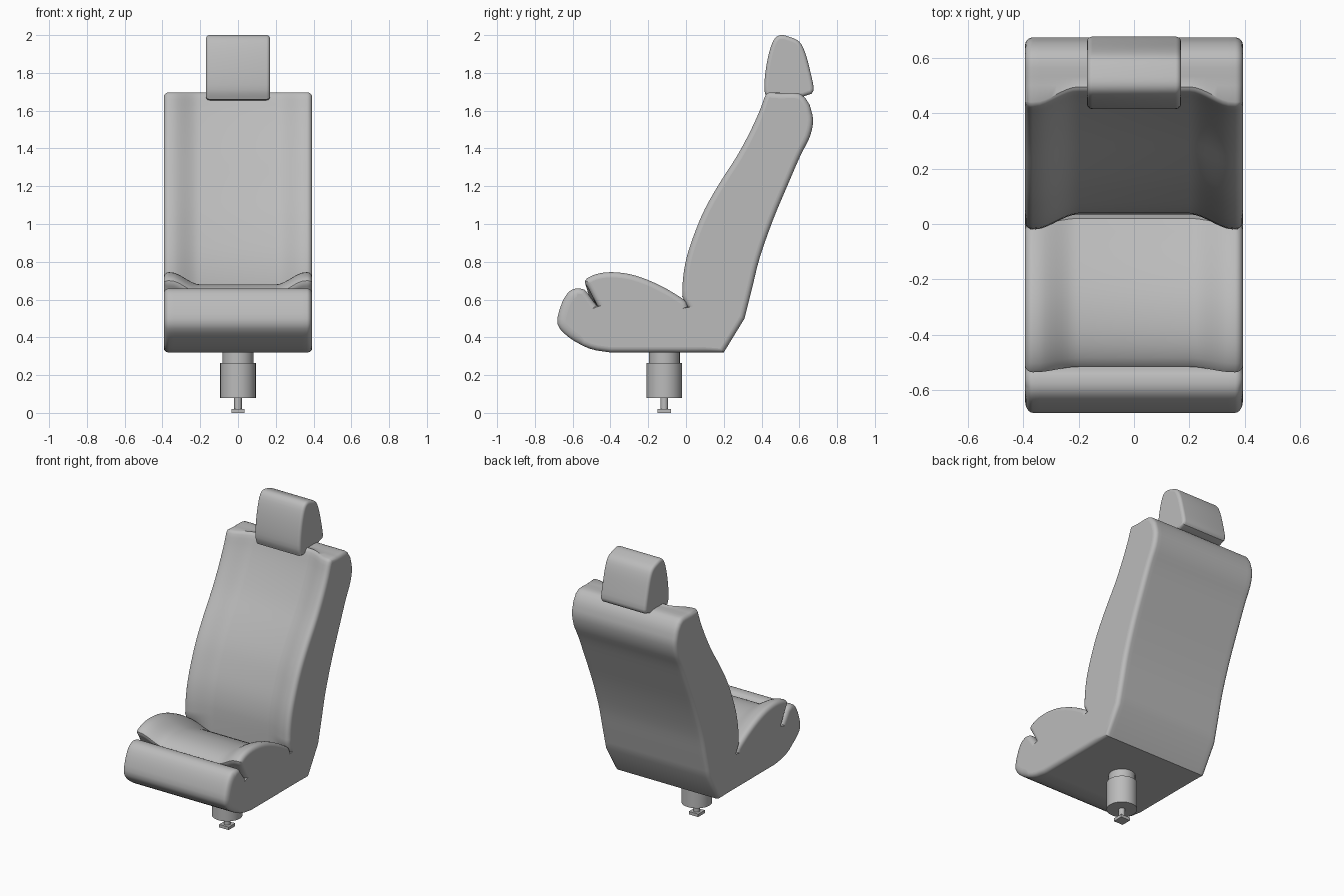
import bpy, bmesh, math
from mathutils import Vector

cube = bpy.data.objects.get("Cube")
if cube:
    bpy.data.objects.remove(cube, do_unlink=True)

grey = bpy.data.materials.new("seat_grey")
grey.use_nodes = True
COLOUR = (0.5, 0.5, 0.5, 1)
grey.diffuse_color = COLOUR
grey.node_tree.nodes["Principled BSDF"].inputs["Base Color"].default_value = COLOUR


def finish(name, bm, angle=35):
    bmesh.ops.recalc_face_normals(bm, faces=bm.faces)
    mesh = bpy.data.meshes.new(name)
    bm.to_mesh(mesh)
    bm.free()
    mesh.materials.append(grey)
    obj = bpy.data.objects.new(name, mesh)
    bpy.context.collection.objects.link(obj)
    bpy.ops.object.select_all(action="DESELECT")
    obj.select_set(True)
    bpy.context.view_layer.objects.active = obj
    bpy.ops.object.shade_smooth_by_angle(angle=math.radians(angle))
    for face in mesh.polygons:
        if len(face.vertices) > 32:  # flat end caps
            face.use_smooth = False
    return obj


def smooth_curve(points, steps=3):
    """Catmull-Rom curve through the points."""
    p = [Vector(q) for q in points]
    p = [2 * p[0] - p[1]] + p + [2 * p[-1] - p[-2]]
    out = []
    for a, b, c, d in zip(p, p[1:], p[2:], p[3:]):
        for i in range(steps):
            t = i / steps
            out.append((2 * b + (c - a) * t + (2 * a - 5 * b + 4 * c - d) * t * t
                        + (3 * b - a - 3 * c + d) * t ** 3) / 2)
    return out + [p[-2]]


def loft(name, strokes, half, radius, hollow_from=0, hollow_to=0):
    """Sweep a side profile across x, with rounded ends and a hollowed middle.
    Each stroke is (points, shift of its points at the middle)."""
    outline = []
    for points, shift in strokes:
        outline += [(q, Vector(shift)) for q in smooth_curve(points)]
    n = len(outline)
    area = sum(outline[i - 1][0].cross(outline[i][0]) for i in range(n))
    sign = 1 if area > 0 else -1
    inward = []
    for i in range(n):
        tangent = (outline[(i + 1) % n][0] - outline[i - 1][0]).normalized()
        inward.append(Vector((-tangent.y, tangent.x)) * sign)

    # stations: x position and inset
    side = []
    if hollow_to:
        width = hollow_to - hollow_from
        side = [(hollow_from + width * i / 8, 0) for i in range(8)]
    for i in range(7):
        a = math.pi / 2 * i / 6
        side.append((half - radius + radius * math.sin(a), radius * (1 - math.cos(a))))
    stations = [(-x, inset) for x, inset in reversed(side)] + side

    bm = bmesh.new()
    rings = []
    for x, inset in stations:
        depth = 0
        if hollow_to:
            t = min(1, max(0, (hollow_to - abs(x)) / (hollow_to - hollow_from)))
            depth = t * t * (3 - 2 * t)
        ring = []
        for (q, shift), normal in zip(outline, inward):
            p = q + shift * depth + normal * inset * (1.6 if q.x < -0.58 else 1)
            ring.append(bm.verts.new((x, p.x, p.y)))
        rings.append(ring)
    for r, s in zip(rings, rings[1:]):
        for i in range(n):
            bm.faces.new((r[i - 1], r[i], s[i], s[i - 1]))
    bm.faces.new(rings[0])
    bm.faces.new(rings[-1])
    return finish(name, bm)


# Seat shell: front roll, cushion, backrest and back, as side profile strokes (y, z)
front_roll = [(-0.40, 0.32), (-0.51, 0.34), (-0.62, 0.40), (-0.68, 0.47), (-0.665, 0.56),
              (-0.63, 0.63), (-0.59, 0.657), (-0.545, 0.655), (-0.525, 0.64)]
slot = [(-0.49, 0.59), (-0.465, 0.56)]
cushion = [(-0.515, 0.655), (-0.535, 0.70), (-0.48, 0.733), (-0.40, 0.745), (-0.30, 0.735),
           (-0.20, 0.703), (-0.10, 0.655), (-0.02, 0.606)]
crease = [(0, 0.59), (0.015, 0.55)]
back_front = [(-0.02, 0.615), (-0.015, 0.72), (0.005, 0.83), (0.045, 0.95), (0.10, 1.08),
              (0.18, 1.22), (0.27, 1.36), (0.34, 1.49), (0.39, 1.60), (0.42, 1.68), (0.44, 1.697)]
back_top = [(0.50, 1.693), (0.59, 1.693), (0.63, 1.67)]
back_rear = [(0.655, 1.63), (0.673, 1.55), (0.655, 1.46), (0.605, 1.36), (0.54, 1.21),
             (0.46, 1.02), (0.39, 0.82), (0.35, 0.66), (0.31, 0.50)]
base = [(0.20, 0.32), (-0.1, 0.32), (-0.38, 0.32)]
still = (0, 0)
loft("seat_shell", [(front_roll, still), (slot, still), (cushion, (0.02, -0.065)),
                    (crease, (0.02, -0.06)), (back_front, (0.055, 0)), (back_top, still),
                    (back_rear, still), (base, still)],
     half=0.393, radius=0.028, hollow_from=0.2, hollow_to=0.36)

# Headrest
head = [(0.43, 1.66), (0.415, 1.71), (0.42, 1.80), (0.438, 1.90), (0.465, 1.975), (0.50, 2.0),
        (0.55, 1.99), (0.60, 1.965), (0.63, 1.91), (0.655, 1.82), (0.676, 1.72), (0.665, 1.69)]
head_base = [(0.62, 1.675), (0.46, 1.655)]
loft("headrest", [(head, still), (head_base, still)], half=0.17, radius=0.02)

# Pedestal
AXIS_Y = -0.115


def cylinder(name, radius, low, high):
    bm = bmesh.new()
    bmesh.ops.create_cone(bm, cap_ends=True, segments=32, radius1=radius, radius2=radius,
                          depth=high - low)
    bmesh.ops.translate(bm, vec=(0, AXIS_Y, (low + high) / 2), verts=bm.verts)
    return finish(name, bm)


cylinder("pedestal_collar", 0.082, 0.26, 0.33)
cylinder("pedestal_body", 0.094, 0.08, 0.265)
cylinder("pedestal_stem", 0.02, 0.015, 0.09)

bm = bmesh.new()
bmesh.ops.create_cube(bm, size=1)
bmesh.ops.scale(bm, vec=(0.07, 0.07, 0.02), verts=bm.verts)
bmesh.ops.translate(bm, vec=(0, AXIS_Y, 0.01), verts=bm.verts)
finish("foot_plate", bm)
